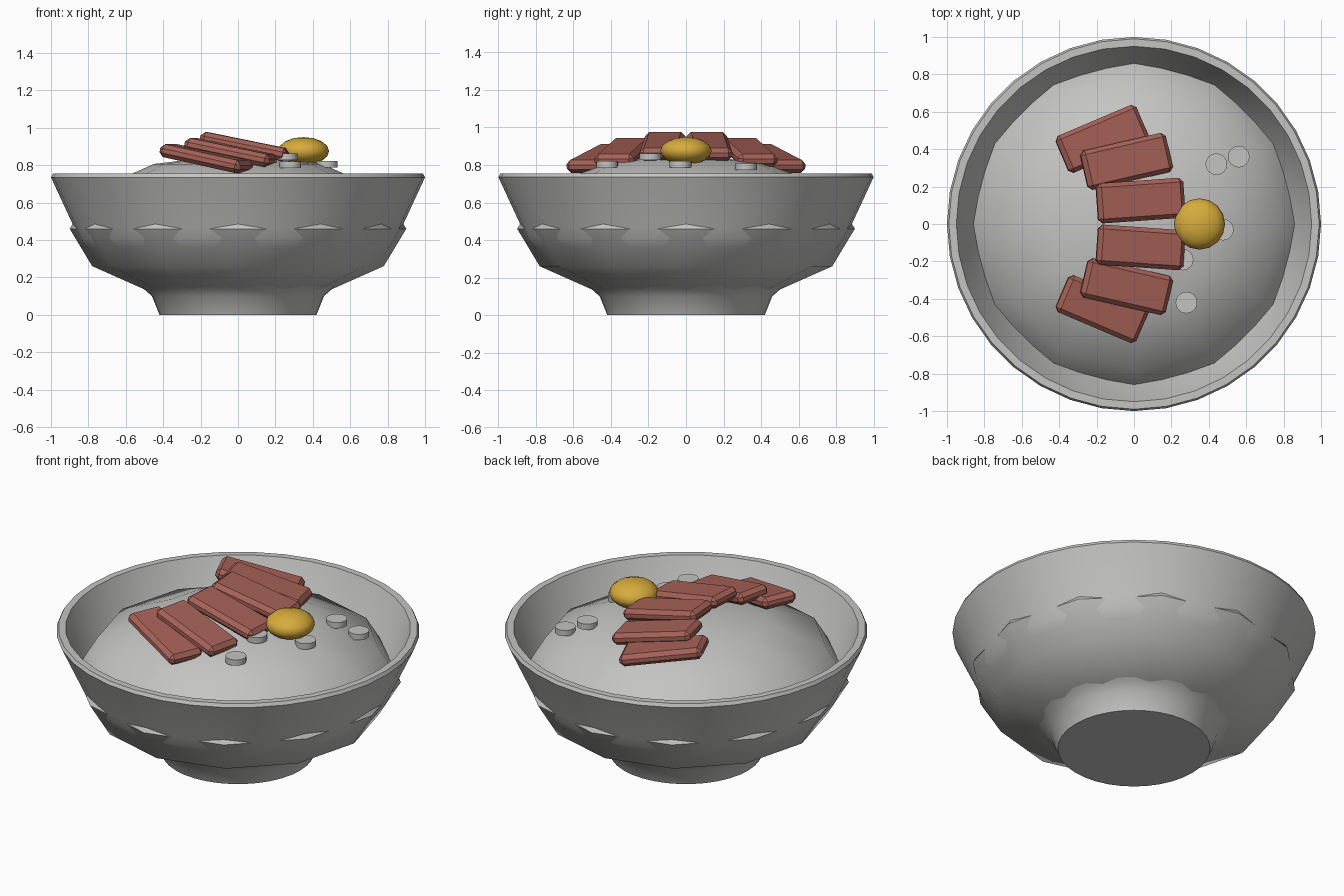
import bpy, bmesh
from math import radians, pi, sin, cos
from mathutils import Matrix, Vector

cube = bpy.data.objects.get("Cube")
if cube:
    bpy.data.objects.remove(cube, do_unlink=True)


def material(name, rgb):
    m = bpy.data.materials.new(name)
    m.use_nodes = True
    m.diffuse_color = (*rgb, 1)
    for node in m.node_tree.nodes:
        if node.type == 'BSDF_PRINCIPLED':
            node.inputs["Base Color"].default_value = (*rgb, 1)
    return m


GREY = material("light_grey", (0.55, 0.55, 0.54))
RED = material("brick_red", (0.38, 0.12, 0.095))
YELLOW = material("egg_yellow", (0.68, 0.41, 0.045))


def finish(bm, name, mat, smooth=None):
    bmesh.ops.recalc_face_normals(bm, faces=bm.faces)
    mesh = bpy.data.meshes.new(name)
    bm.to_mesh(mesh)
    bm.free()
    mesh.materials.append(mat)
    ob = bpy.data.objects.new(name, mesh)
    bpy.context.collection.objects.link(ob)
    if smooth:
        bpy.ops.object.select_all(action='DESELECT')
        ob.select_set(True)
        bpy.context.view_layer.objects.active = ob
        bpy.ops.object.shade_smooth_by_angle(angle=radians(smooth))
    return ob


def ellipsoid(name, mat, center, size, segments, rings, smooth):
    bm = bmesh.new()
    bmesh.ops.create_uvsphere(bm, u_segments=segments, v_segments=rings, radius=1,
                              matrix=Matrix.LocRotScale(Vector(center), None, Vector(size)))
    return finish(bm, name, mat, smooth)


# Bowl: lathed wall with foot, bevelled rim and inner face
profile = [(0.42, 0), (0.46, 0.1), (0.5, 0.135), (0.525, 0.155), (0.6, 0.2),
           (0.75, 0.29), (0.818, 0.36), (0.854, 0.41), (0.875, 0.465),
           (1, 0.735), (0.99, 0.755), (0.95, 0.755), (0.86, 0.53), (0.78, 0.4)]
SIDES = 36
bm = bmesh.new()
rings = [[bm.verts.new((r * cos(2 * pi * i / SIDES), r * sin(2 * pi * i / SIDES), z))
          for i in range(SIDES)] for r, z in profile]
for low, high in zip(rings, rings[1:]):
    for i in range(SIDES):
        j = (i + 1) % SIDES
        bm.faces.new((low[i], low[j], high[j], high[i]))
bm.faces.new(rings[0][::-1])
bm.faces.new(rings[-1])
finish(bm, "bowl", GREY, 40)

# Filling: coarse rounded mound whose corners break through the wall
ellipsoid("filling", GREY, (0, 0, 0.46), (0.9, 0.9, 0.4), 12, 6, 60)

# Meat slices: chamfered slabs fanned out, mirrored front to back
for k, (x, y, z, yaw) in enumerate([(0.035, 0.125, 0.9, 4),
                                    (-0.04, 0.335, 0.868, 13),
                                    (-0.17, 0.455, 0.835, 23)]):
    for side, label in ((1, "back"), (-1, "front")):
        bm = bmesh.new()
        bmesh.ops.create_cube(bm, size=1, matrix=Matrix.Diagonal((0.475, 0.215, 0.07, 1)))
        bmesh.ops.bevel(bm, geom=bm.edges[:], offset=0.023, segments=1, affect='EDGES')
        turn = Matrix.Rotation(radians(side * yaw), 4, 'Z') @ Matrix.Rotation(radians(11.5), 4, 'Y')
        bm.transform(Matrix.Translation((x, side * y, z)) @ turn)
        finish(bm, f"meat_slice_{label}_{k + 1}", RED)

# Egg yolk
ellipsoid("egg_yolk", YELLOW, (0.35, 0, 0.875), (0.137, 0.137, 0.075), 16, 8, 60)

# Garnish: small round slices
for k, (x, y, z) in enumerate([(0.44, 0.32, 0.79), (0.56, 0.36, 0.735), (0.475, -0.03, 0.805),
                               (0.26, -0.19, 0.845), (0.28, -0.42, 0.803)]):
    bm = bmesh.new()
    bmesh.ops.create_cone(bm, cap_ends=True, segments=16, radius1=0.058, radius2=0.058,
                          depth=0.035, matrix=Matrix.Translation((x, y, z)))
    finish(bm, f"garnish_slice_{k + 1}", GREY, 30)
